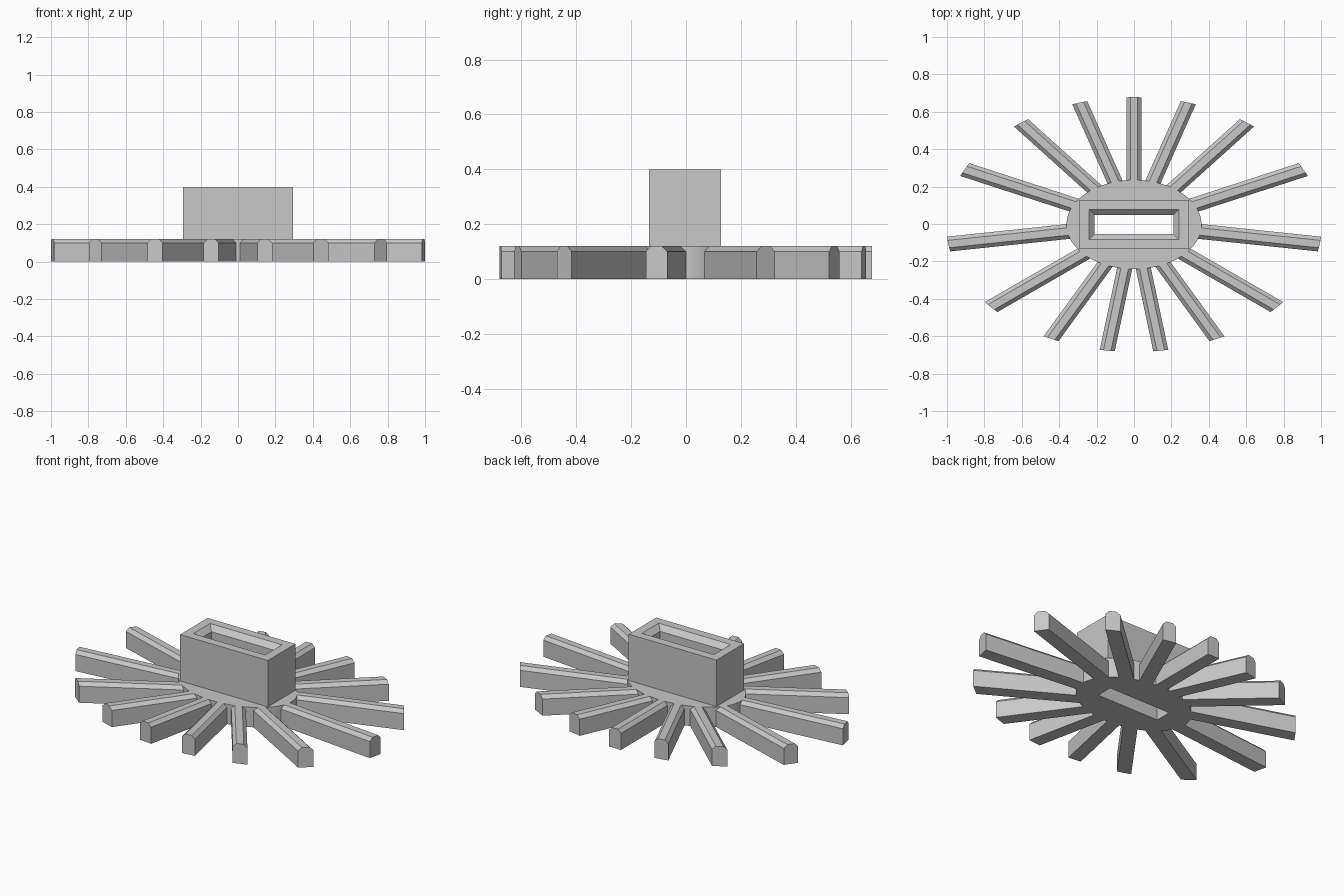
import bpy, bmesh, math
from mathutils import Vector

cube = bpy.data.objects.get("Cube")
if cube:
    bpy.data.objects.remove(cube, do_unlink=True)

# One plain grey for everything
grey = bpy.data.materials.new("plain grey")
grey.use_nodes = True
GREY = (0.58, 0.58, 0.58, 1)
grey.diffuse_color = GREY
grey.node_tree.nodes["Principled BSDF"].inputs["Base Color"].default_value = GREY

SHIFT_Y = -0.003          # centres the uneven leg ring
LEGS = 15
LEG_H, LEG_W, BEVEL = 0.12, 0.04, 0.02
HUB = (0.361, 0.238)      # ellipse radii of the base plate
RIM = (1.005, 0.681)      # ellipse that trims the leg tips
HOLE = (0.21, 0.05)


def finish(name, bm, smooth=False):
    bmesh.ops.recalc_face_normals(bm, faces=bm.faces)
    mesh = bpy.data.meshes.new(name)
    bm.to_mesh(mesh)
    bm.free()
    mesh.materials.append(grey)
    ob = bpy.data.objects.new(name, mesh)
    ob.location.y = SHIFT_Y
    bpy.context.collection.objects.link(ob)
    if smooth:
        bpy.ops.object.select_all(action='DESELECT')
        ob.select_set(True)
        bpy.context.view_layer.objects.active = ob
        bpy.ops.object.shade_smooth_by_angle(angle=math.radians(30))
    return ob


def rectangle(hx, hy, z):
    return [(-hx, -hy, z), (hx, -hy, z), (hx, hy, z), (-hx, hy, z)]


def bridge(bm, a, b):
    for i in range(len(a)):
        j = (i + 1) % len(a)
        bm.faces.new((a[i], a[j], b[j], b[i]))


def reach(start, d, radii):
    """Distance along d from start to the ellipse."""
    a, b = radii
    qa = (d.x / a) ** 2 + (d.y / b) ** 2
    qb = start.x * d.x / a ** 2 + start.y * d.y / b ** 2
    qc = (start.x / a) ** 2 + (start.y / b) ** 2 - 1
    return (-qb + math.sqrt(qb * qb - qa * qc)) / qa


# Oval base plate with a rectangular slot through it
bm = bmesh.new()
SEG = 96
oval = [(HUB[0] * math.cos(math.tau * i / SEG), HUB[1] * math.sin(math.tau * i / SEG), 0)
        for i in range(SEG)]
edges = []
for loop in (oval, rectangle(*HOLE, 0)):
    vs = [bm.verts.new(p) for p in loop]
    edges += [bm.edges.new((vs[i - 1], vs[i])) for i in range(len(vs))]
bmesh.ops.triangle_fill(bm, edges=edges, use_beauty=True, normal=(0, 0, 1))
top = bmesh.ops.extrude_face_region(bm, geom=bm.faces[:], use_keep_orig=True)
bmesh.ops.translate(bm, vec=(0, 0, LEG_H),
                    verts=[g for g in top["geom"] if isinstance(g, bmesh.types.BMVert)])
finish("base_plate", bm, smooth=True)

# Open socket box with a chamfered inner lip
bm = bmesh.new()
rings = [[bm.verts.new(p) for p in rectangle(*r)] for r in (
    (0.293, 0.131, LEG_H), (0.293, 0.131, 0.40), (0.24, 0.08, 0.40),
    (*HOLE, 0.37), (*HOLE, LEG_H))]
for i in range(len(rings)):
    bridge(bm, rings[i - 1], rings[i])
finish("socket_box", bm)

# Radiating legs, bevelled on top and trimmed to the outer ellipse
profile = [(-LEG_W, 0), (LEG_W, 0), (LEG_W, LEG_H - BEVEL), (LEG_W - BEVEL, LEG_H),
           (BEVEL - LEG_W, LEG_H), (-LEG_W, LEG_H - BEVEL)]
inner = (HUB[0] - 0.01, HUB[1] - 0.01)
for k in range(LEGS):
    angle = math.pi / 2 - math.tau * k / LEGS
    d = Vector((math.cos(angle), math.sin(angle), 0))
    side = Vector((-d.y, d.x, 0))
    bm = bmesh.new()
    ends = []
    for radii in (inner, RIM):
        ring = []
        for t, z in profile:
            s = side * t
            ring.append(bm.verts.new(s + d * reach(s, d, radii) + Vector((0, 0, z))))
        bm.faces.new(ring)
        ends.append(ring)
    bridge(bm, *ends)
    finish(f"leg_{k + 1}", bm)
